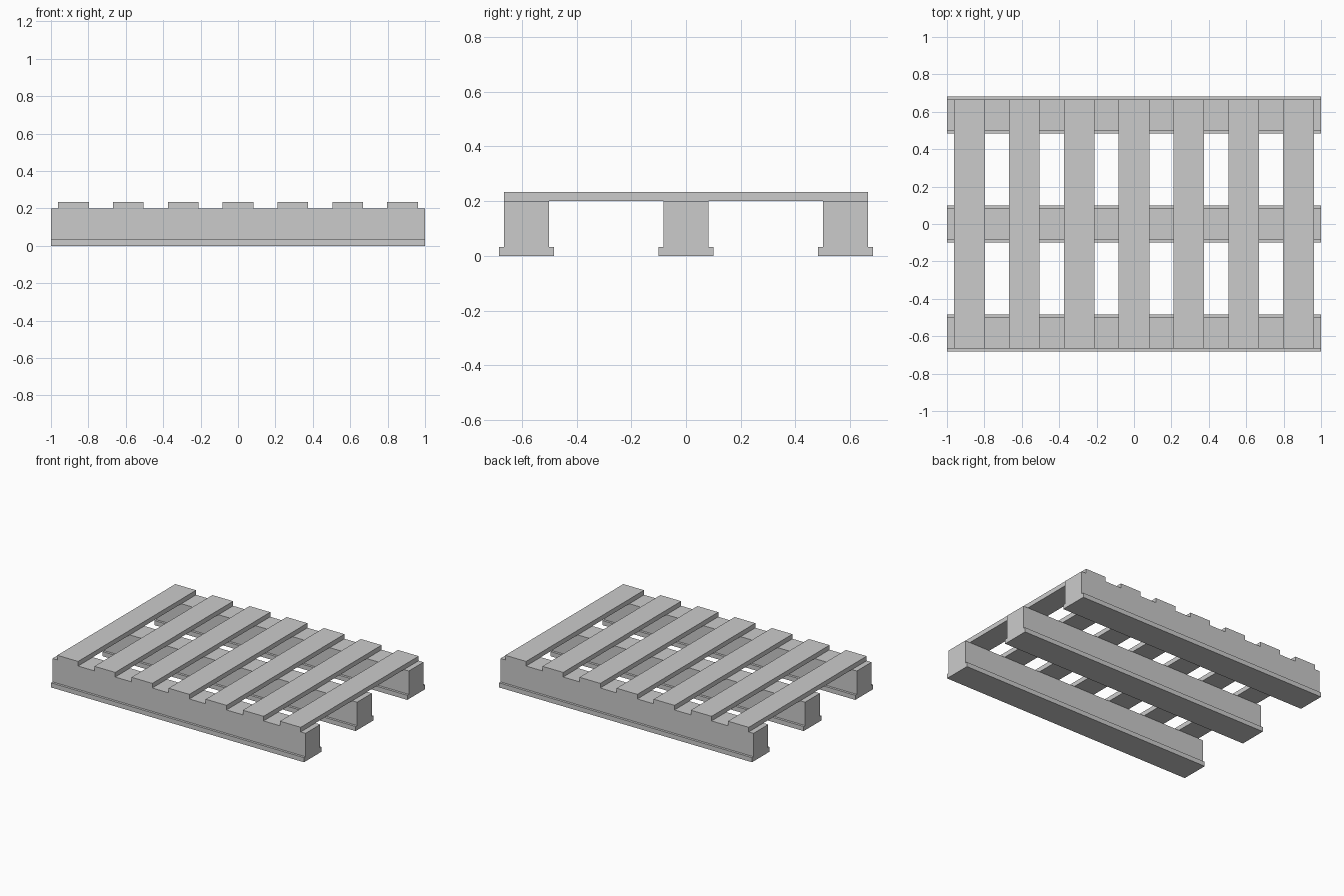
import bpy

if "Cube" in bpy.data.objects:
    bpy.data.objects.remove(bpy.data.objects["Cube"])


def box(name, x, y, z):
    """Box from (min, max) extents on each axis."""
    bpy.ops.mesh.primitive_cube_add(size=1)
    ob = bpy.context.object
    ob.name = name
    ob.location = [(a + b) / 2 for a, b in (x, y, z)]
    ob.scale = [b - a for a, b in (x, y, z)]
    bpy.ops.object.transform_apply(location=True, rotation=False, scale=True)
    return ob


BASE_TOP, BEAM_TOP, DECK_TOP = 0.033, 0.2, 0.233
HALF_BEAM, HALF_BASE, HALF_SLAT = 0.083, 0.1, 0.082

# Three long beams, each on a slightly wider base board
for side, y in (("front", -0.583), ("middle", 0.0), ("back", 0.583)):
    box(f"{side}_base_board", (-1, 1), (y - HALF_BASE, y + HALF_BASE), (0, BASE_TOP))
    box(f"{side}_beam", (-1, 1), (y - HALF_BEAM, y + HALF_BEAM), (BASE_TOP, BEAM_TOP))

# Seven evenly spaced deck slats across the beams
for i in range(7):
    x = (i - 3) * 0.2933
    box(f"deck_slat_{i + 1}", (x - HALF_SLAT, x + HALF_SLAT), (-0.666, 0.666), (BEAM_TOP, DECK_TOP))
